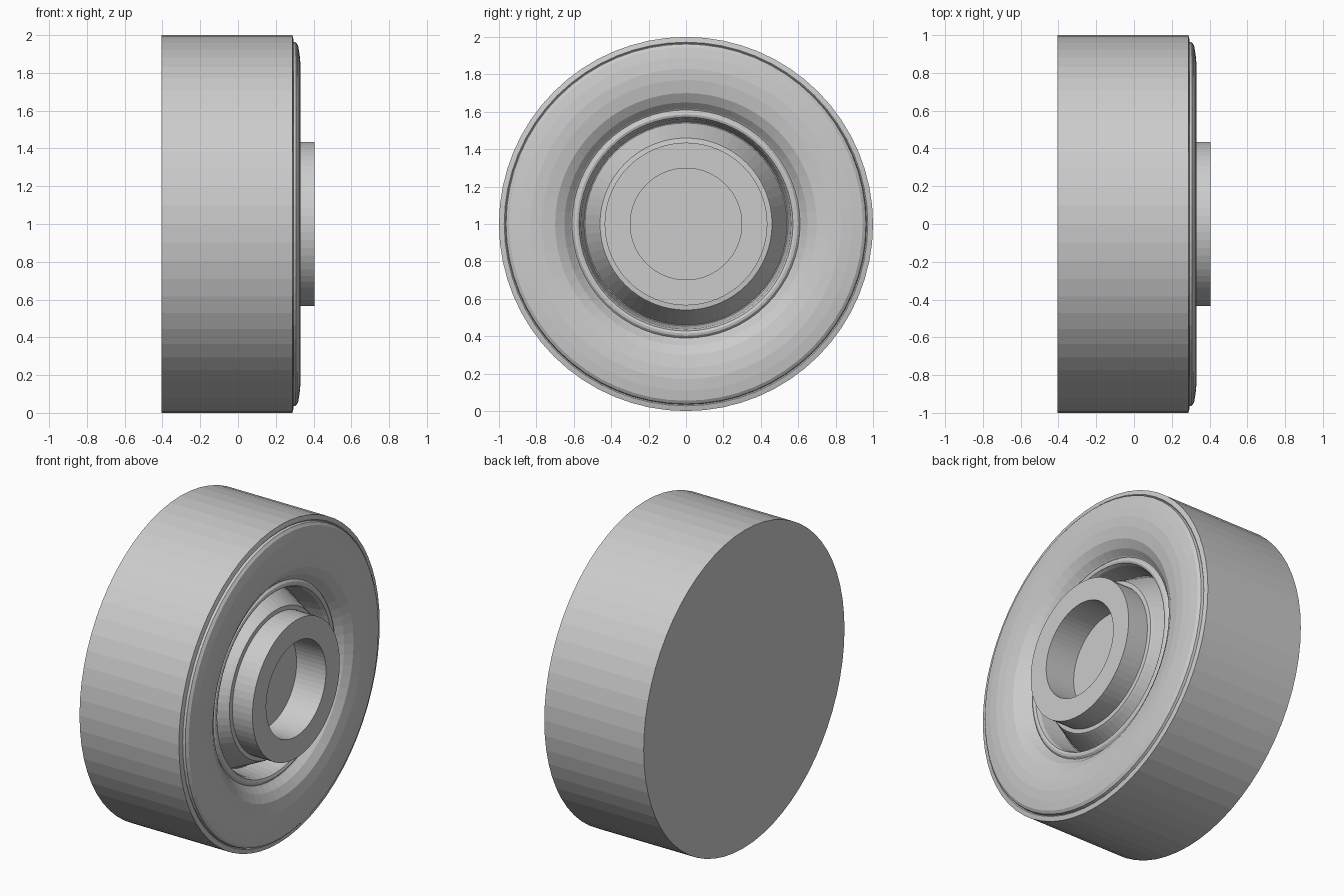
import bpy, bmesh, math

if "Cube" in bpy.data.objects:
    bpy.data.objects.remove(bpy.data.objects["Cube"])

SIDES = 64
CENTRE_Z = 1.0


def lathe(name, profile):
    """Spin an (x, radius) profile around the horizontal axle line."""
    bm = bmesh.new()
    rings = []
    for x, r in profile:
        if r == 0:
            rings.append([bm.verts.new((x, 0, CENTRE_Z))])
            continue
        ring = []
        for i in range(SIDES):
            a = 2 * math.pi * i / SIDES
            ring.append(bm.verts.new((x, r * math.cos(a), CENTRE_Z + r * math.sin(a))))
        rings.append(ring)
    for a, b in zip(rings, rings[1:]):
        for i in range(SIDES):
            j = (i + 1) % SIDES
            if len(a) == 1:
                bm.faces.new((a[0], b[i], b[j]))
            elif len(b) == 1:
                bm.faces.new((a[i], b[0], a[j]))
            else:
                bm.faces.new((a[i], b[i], b[j], a[j]))
    bmesh.ops.recalc_face_normals(bm, faces=bm.faces)
    mesh = bpy.data.meshes.new(name)
    bm.to_mesh(mesh)
    bm.free()
    obj = bpy.data.objects.new(name, mesh)
    bpy.context.collection.objects.link(obj)
    return obj


# One closed turned body: back, rim, dished face, groove, hub and bore
lathe("wheel", [
    # flat back and outer tread
    (-0.405, 0), (-0.405, 1.0), (0.288, 1.0),
    # stepped shoulder
    (0.295, 0.972), (0.29, 0.966), (0.306, 0.962), (0.318, 0.945),
    (0.327, 0.89), (0.332, 0.83),
    # dished face falling towards the hub
    (0.328, 0.77), (0.315, 0.70), (0.285, 0.65), (0.25, 0.617),
    # small lip and groove wall
    (0.245, 0.61), (0.257, 0.598), (0.26, 0.585), (0.255, 0.572),
    (0.235, 0.562), (0.10, 0.545),
    # conical hub base, ledge, collar
    (0.10, 0.54), (0.25, 0.467), (0.262, 0.46), (0.265, 0.435), (0.405, 0.435),
    # bore
    (0.405, 0.298), (0.20, 0.298), (0.20, 0),
])
